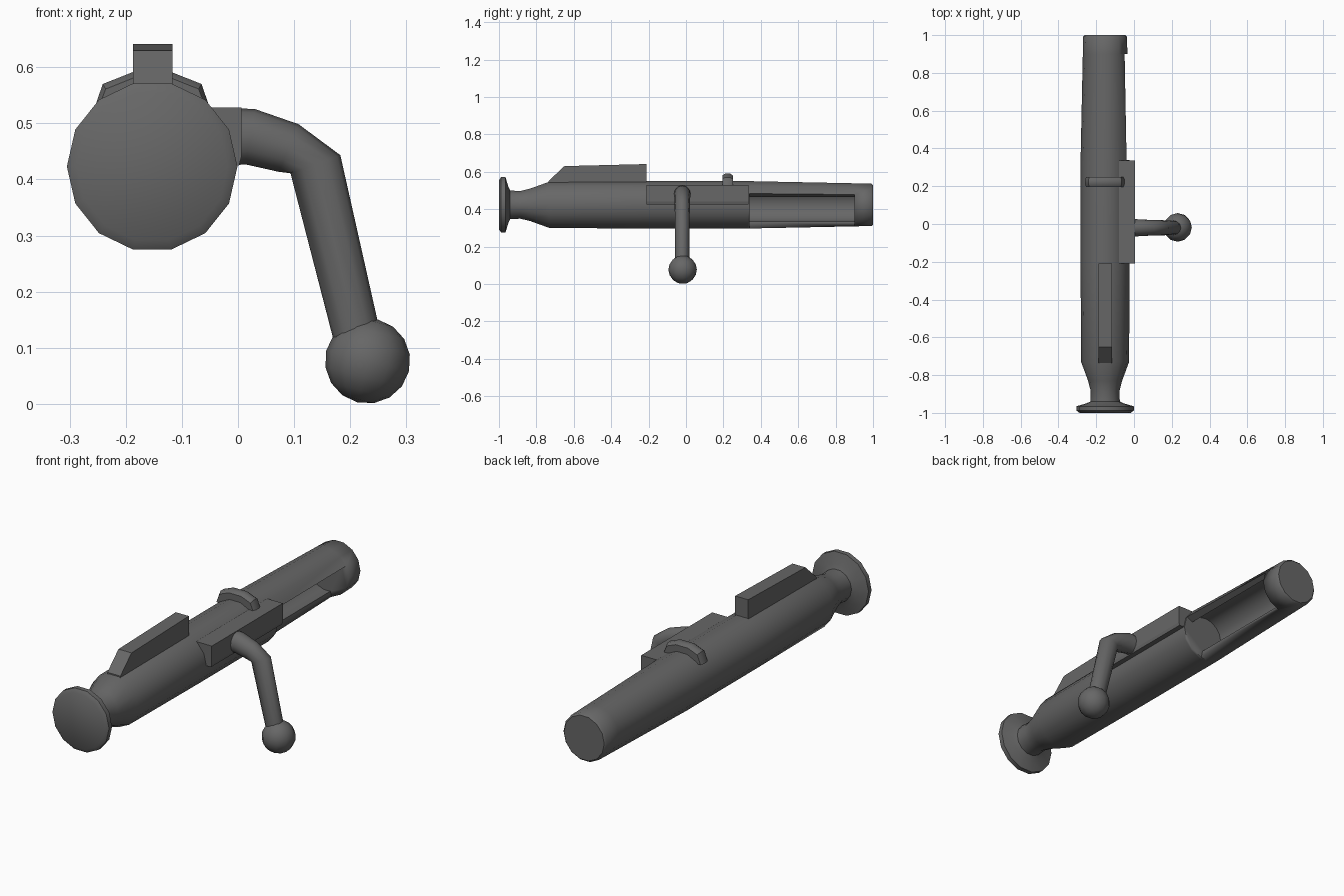
import bpy, bmesh, math
from mathutils import Vector

if "Cube" in bpy.data.objects:
    bpy.data.objects.remove(bpy.data.objects["Cube"])

CX, CZ, SIDES = -0.153, 0.423, 14      # axis of the main body

steel = bpy.data.materials.new("dark_steel")
steel.diffuse_color = (0.135, 0.135, 0.135, 1)
steel.use_nodes = True
steel.node_tree.nodes["Principled BSDF"].inputs["Base Color"].default_value = steel.diffuse_color


def finish(name, bm, angle=35):
    bmesh.ops.recalc_face_normals(bm, faces=bm.faces)
    me = bpy.data.meshes.new(name)
    bm.to_mesh(me)
    bm.free()
    me.materials.append(steel)
    ob = bpy.data.objects.new(name, me)
    bpy.context.collection.objects.link(ob)
    bpy.ops.object.select_all(action='DESELECT')
    ob.select_set(True)
    bpy.context.view_layer.objects.active = ob
    if angle:
        bpy.ops.object.shade_smooth_by_angle(angle=math.radians(angle))
    return ob


def skin(name, rings, angle=35):
    """Join equal rings of points into a closed tube with end caps."""
    bm = bmesh.new()
    vs = [[bm.verts.new(p) for p in r] for r in rings]
    n = len(vs[0])
    for a, b in zip(vs, vs[1:]):
        for i in range(n):
            j = (i + 1) % n
            bm.faces.new((a[i], a[j], b[j], b[i]))
    bm.faces.new(vs[0])
    bm.faces.new(vs[-1])
    return finish(name, bm, angle)


def circle(y, r):
    return [(CX + r * math.cos(2 * math.pi * i / SIDES), y,
             CZ + r * math.sin(2 * math.pi * i / SIDES)) for i in range(SIDES)]


def prism(name, pts, y0, y1, angle=0):
    return skin(name, [[(x, y0, z) for x, z in pts], [(x, y1, z) for x, z in pts]], angle)


# main body with flared rear knob, neck and tapered nose
profile = [(-1.0, .135), (-.988, .152), (-.965, .152), (-.95, .10), (-.94, .078),
           (-.885, .076), (-.83, .09), (-.73, .127), (-.2, .130), (.33, .130),
           (.9, .118), (.992, .116), (1.0, .108)]
body = skin("bolt_body", [circle(y, r) for y, r in profile], 45)

# hollow slot in the lower right side of the nose
hi, lo = 28, 282
polar = [(hi + (lo - hi) * i / 12, .092) for i in range(13)] + [(lo, .2), (335, .28), (hi, .2)]
cutter = prism("slot_cutter", [(CX + r * math.cos(math.radians(a)),
                                CZ + r * math.sin(math.radians(a))) for a, r in polar], .34, .9, 35)
cutter.hide_render = True
mod = body.modifiers.new("slot", 'BOOLEAN')
mod.object = cutter
mod.operation = 'DIFFERENCE'
mod.solver = 'EXACT'
bpy.context.view_layer.objects.active = body
bpy.ops.object.modifier_apply(modifier="slot")
bpy.data.objects.remove(cutter)

# sloped guide rib on the top rear
side = [(-.74, .50), (-.735, .55), (-.65, .63), (-.21, .641), (-.21, .50)]
skin("top_rib", [[(x, y, z) for y, z in side] for x in (-.187, -.117)], 0)

# side rail carrying the handle
prism("side_rail", [(-.12, .425), (.002, .425), (.006, .44), (.006, .528), (-.12, .528)], -.21, .335)

# raised collar lug on top
arc = [(-.106, .095), (-.088, .147), (-.035, .168), (.035, .168), (.088, .147), (.106, .095)]
skin("collar_lug", [[(CX + x * s, y, CZ + (z if z < .1 else z * s)) for x, z in arc]
                    for y, s in ((.195, .94), (.21, 1), (.235, 1), (.25, .94))], 40)

# bent handle arm
path = [(-.03, .476, .052), (.022, .476, .050), (.09, .456, .046), (.138, .427, .045), (.212, .12, .042)]
rings = []
for i, (x, z, r) in enumerate(path):
    a, b = path[max(i - 1, 0)], path[min(i + 1, len(path) - 1)]
    t = Vector((b[0] - a[0], 0, b[1] - a[1])).normalized()
    side_v = Vector((-t.z, 0, t.x))
    rz = r * (1.05 if i == 3 else 1)
    rings.append([Vector((x, -.02, z)) + side_v * rz * math.cos(k * math.pi / 6)
                  + Vector((0, .9 * r, 0)) * math.sin(k * math.pi / 6) for k in range(12)])
skin("handle_arm", rings, 45)

# ball grip at the end of the handle
bm = bmesh.new()
bmesh.ops.create_uvsphere(bm, u_segments=12, v_segments=8, radius=.076)
tilt = math.radians(-14)
for v in bm.verts:
    x, y, z = v.co
    v.co = (.231 + x * math.cos(tilt) - z * math.sin(tilt), -.018 + y,
            .0765 + x * math.sin(tilt) + z * math.cos(tilt))
finish("handle_ball", bm, 50)
